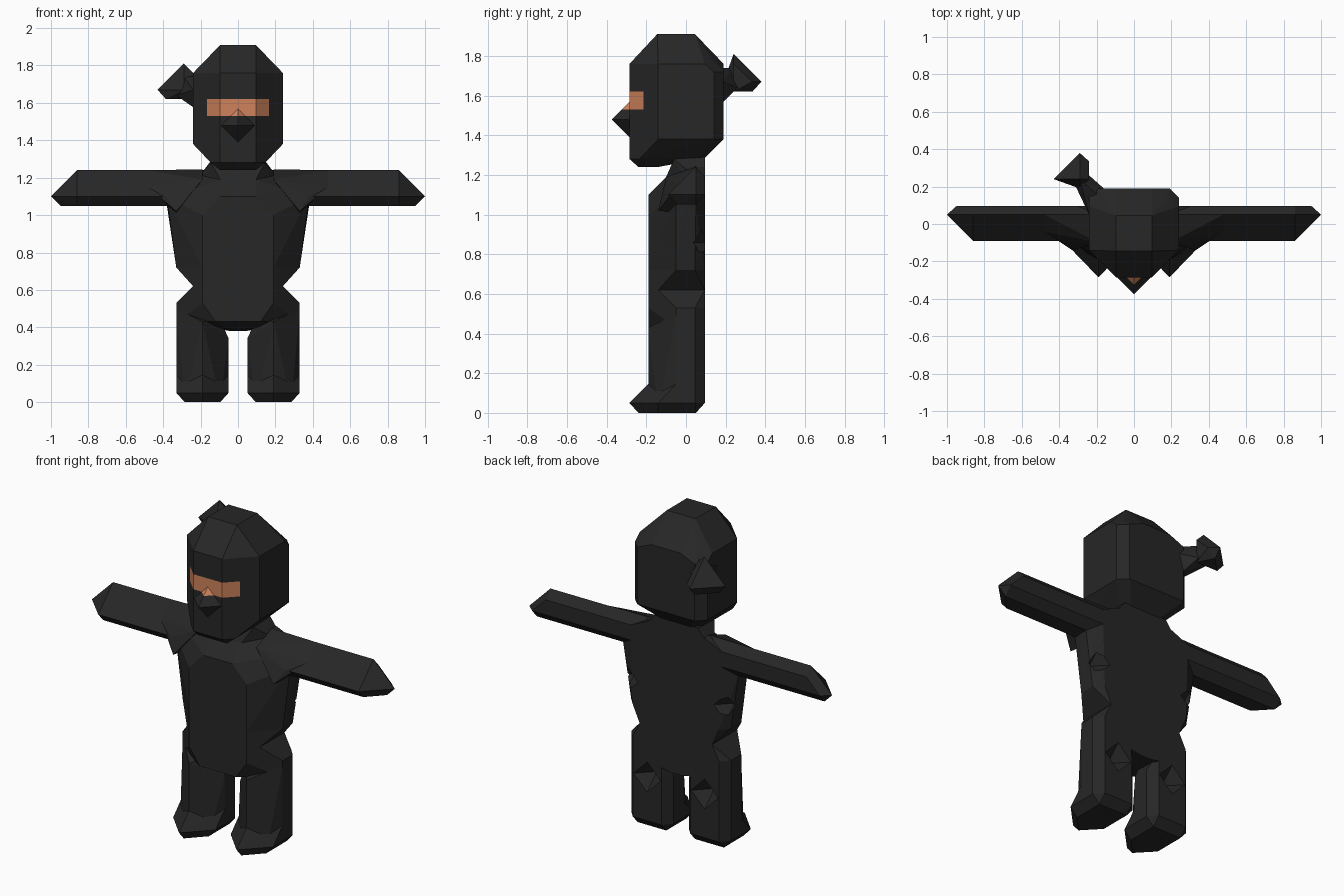
import bpy, bmesh
from mathutils import Vector


def material(name, rgb):
    m = bpy.data.materials.new(name)
    m.diffuse_color = (*rgb, 1)
    return m


CLOTH = material("black cloth", (0.02, 0.02, 0.02))
SKIN = material("tan skin", (0.62, 0.225, 0.105))


def both(pts):
    """Points plus their mirror images across x = 0."""
    return pts + [(-x, y, z) for x, y, z in pts]


def rings(outline, heights):
    return [(x, y, z) for z in heights for x, y in outline]


def hull(name, pts, side=1):
    """Faceted solid spanned by its corner points."""
    bm = bmesh.new()
    for x, y, z in pts:
        bm.verts.new((x * side, y, z))
    bmesh.ops.remove_doubles(bm, verts=bm.verts[:], dist=0.001)
    res = bmesh.ops.convex_hull(bm, input=bm.verts[:])
    junk = {v for v in res["geom_interior"] + res["geom_unused"]
            if isinstance(v, bmesh.types.BMVert)}
    bmesh.ops.delete(bm, geom=list(junk), context='VERTS')
    bmesh.ops.dissolve_limit(bm, angle_limit=0.02, verts=bm.verts[:], edges=bm.edges[:])
    bmesh.ops.recalc_face_normals(bm, faces=bm.faces[:])
    me = bpy.data.meshes.new(name)
    bm.to_mesh(me)
    bm.free()
    me.materials.append(CLOTH)
    me.materials.append(SKIN)
    ob = bpy.data.objects.new(name, me)
    bpy.context.collection.objects.link(ob)
    return ob


def eye_band(ob):
    """Cut the eye opening into the faces and colour it."""
    bm = bmesh.new()
    bm.from_mesh(ob.data)
    for co, no in (((0, 0, 1.53), (0, 0, 1)), ((0, 0, 1.62), (0, 0, 1)),
                   ((0.165, 0, 0), (1, 0, 0)), ((-0.165, 0, 0), (1, 0, 0))):
        bmesh.ops.bisect_plane(bm, geom=bm.verts[:] + bm.edges[:] + bm.faces[:],
                               plane_co=co, plane_no=no)
    for f in bm.faces:
        c = f.calc_center_median()
        if c.y < -0.2 and 1.53 < c.z < 1.62 and abs(c.x) < 0.165:
            f.material_index = 1
    bm.to_mesh(ob.data)
    bm.free()


def dent(ob, centre, r=0.09):
    """Pyramid-shaped notch."""
    c = Vector(centre)
    pts = [c + Vector(d) * r * s for s in (1, -1)
           for d in ((1, 0, 0), (0, 1, 0), (0, 0, 1))]
    cutter = hull("dent_cutter", pts)
    cutter.hide_render = True
    cutter.hide_viewport = True
    cutter.display_type = 'WIRE'
    mod = ob.modifiers.new("dent", 'BOOLEAN')
    mod.operation = 'DIFFERENCE'
    mod.solver = 'EXACT'
    mod.object = cutter


# Hood
head = hull("head", both(
    rings([(0.24, -0.14), (0.095, -0.285)], (1.38, 1.76))
    + rings([(0.24, 0.14), (0.19, 0.19)], (1.38, 1.72))
    + [(0.24, 0.095, 1.76), (0.19, 0.14, 1.765), (0.095, 0.19, 1.76),
       (0.095, -0.145, 1.91), (0.095, 0.045, 1.91),
       (0.095, -0.285, 1.28), (0.145, -0.235, 1.28), (0.095, -0.24, 1.24),
       (0.095, -0.14, 1.24), (0.145, 0.05, 1.285), (0.1, 0.095, 1.285)]))
eye_band(head)

# Covered nose
nose = hull("nose", both([(0.095, -0.28, 1.48)]) + [
    (0, -0.28, 1.575), (0, -0.28, 1.385), (0, -0.375, 1.48)])
eye_band(nose)

# Knot of the headband
hull("headband_knot", [
    (-0.43, 0.24, 1.67), (-0.29, 0.24, 1.81), (-0.29, 0.38, 1.67),
    (-0.385, 0.24, 1.62), (-0.29, 0.335, 1.62), (-0.24, 0.24, 1.62),
    (-0.24, 0.335, 1.67), (-0.24, 0.24, 1.76), (-0.29, 0.19, 1.67)])
hull("knot_tie", [
    (-0.33, 0.24, 1.64), (-0.24, 0.26, 1.64), (-0.29, 0.24, 1.74),
    (-0.24, 0.05, 1.67), (-0.23, 0.1, 1.57), (-0.19, 0.19, 1.57),
    (-0.15, 0.18, 1.67), (-0.2, 0.16, 1.74)])

# Neck
hull("neck", both([
    (0.19, 0.0, 1.23), (0.19, 0.095, 1.23), (0.095, -0.1, 1.19),
    (0.145, -0.06, 1.28), (0.145, 0.095, 1.29), (0.19, 0.0, 1.15),
    (0.19, 0.095, 1.15)]))

# Torso with sloping chest and shoulders
BODY = [(0.19, -0.19), (0.33, -0.05), (0.33, 0.045), (0.285, 0.095)]
torso = hull("torso", both(
    rings(BODY, (0.72, 1.0))
    + [(0.095, -0.19, 1.1), (0.095, -0.1, 1.19), (0.24, -0.1, 1.14),
       (0.38, -0.05, 1.1), (0.38, 0.0, 1.05), (0.38, 0.05, 1.05),
       (0.3, 0.095, 1.19), (0.19, 0.095, 1.24), (0.19, 0.05, 1.24)]))
for s in (1, -1):
    dent(torso, (s * 0.33, 0.095, 0.86), 0.08)

# Narrow waist between ribs and hips
WAIST = [(0.19, -0.19), (0.24, -0.14), (0.24, 0.095)]
hull("lower_ribs", both(rings(BODY, (0.72,)) + rings(WAIST, (0.62,))))
hull("hips", both(rings(WAIST, (0.62,)) + rings(BODY, (0.53,))
                  + rings([(0.33, -0.05), (0.33, 0.045), (0.285, 0.095),
                           (0.12, -0.19)], (0.43,))
                  + [(0.04, -0.1, 0.39), (0.04, 0.095, 0.38)]))

# Limbs on both sides
ARM = [(-0.09, 1.1), (0.05, 1.24), (0.095, 1.19), (0.095, 1.1),
       (0.05, 1.05), (-0.045, 1.05)]
LEG = [(0.19, -0.19), (0.05, -0.05), (0.33, -0.05), (0.05, 0.045),
       (0.33, 0.045), (0.095, 0.095), (0.285, 0.095)]
SOLE = [(0.19, -0.24), (0.095, -0.14), (0.285, -0.14), (0.095, 0.05), (0.285, 0.05)]
for s, tag in ((1, "right"), (-1, "left")):
    hull(tag + "_arm", [(x, y, z) for x in (0.22, 0.86) for y, z in ARM]
         + [(1.0, 0.05, 1.1), (0.95, 0.095, 1.1), (0.95, 0.05, 1.05)], s)
    hull(tag + "_shoulder", [
        (0.48, 0.05, 1.24), (0.48, -0.04, 1.15), (0.38, -0.1, 1.1), (0.19, -0.1, 1.19),
        (0.19, 0.05, 1.245), (0.33, -0.14, 1.02), (0.33, 0.05, 1.0),
        (0.38, 0.05, 1.05), (0.3, 0.09, 1.1)], s)
    leg = hull(tag + "_leg", rings(LEG, (0.05, 0.34))
               + [(0.19, -0.19, 0.43), (0.33, -0.05, 0.5), (0.33, 0.045, 0.5),
                  (0.1, -0.06, 0.45), (0.1, 0.095, 0.45), (0.285, 0.095, 0.5)]
               + rings(SOLE[1:], (0.0,)), s)
    dent(leg, (s * 0.19, 0.095, 0.31))
    hull(tag + "_foot", rings([(0.19, -0.285), (0.05, -0.14), (0.33, -0.14),
                               (0.05, 0.045), (0.33, 0.045), (0.095, 0.095),
                               (0.285, 0.095)], (0.05,))
         + rings(SOLE, (0.0,))
         + [(0.19, -0.19, 0.145), (0.05, -0.05, 0.145), (0.33, -0.05, 0.145)], s)
